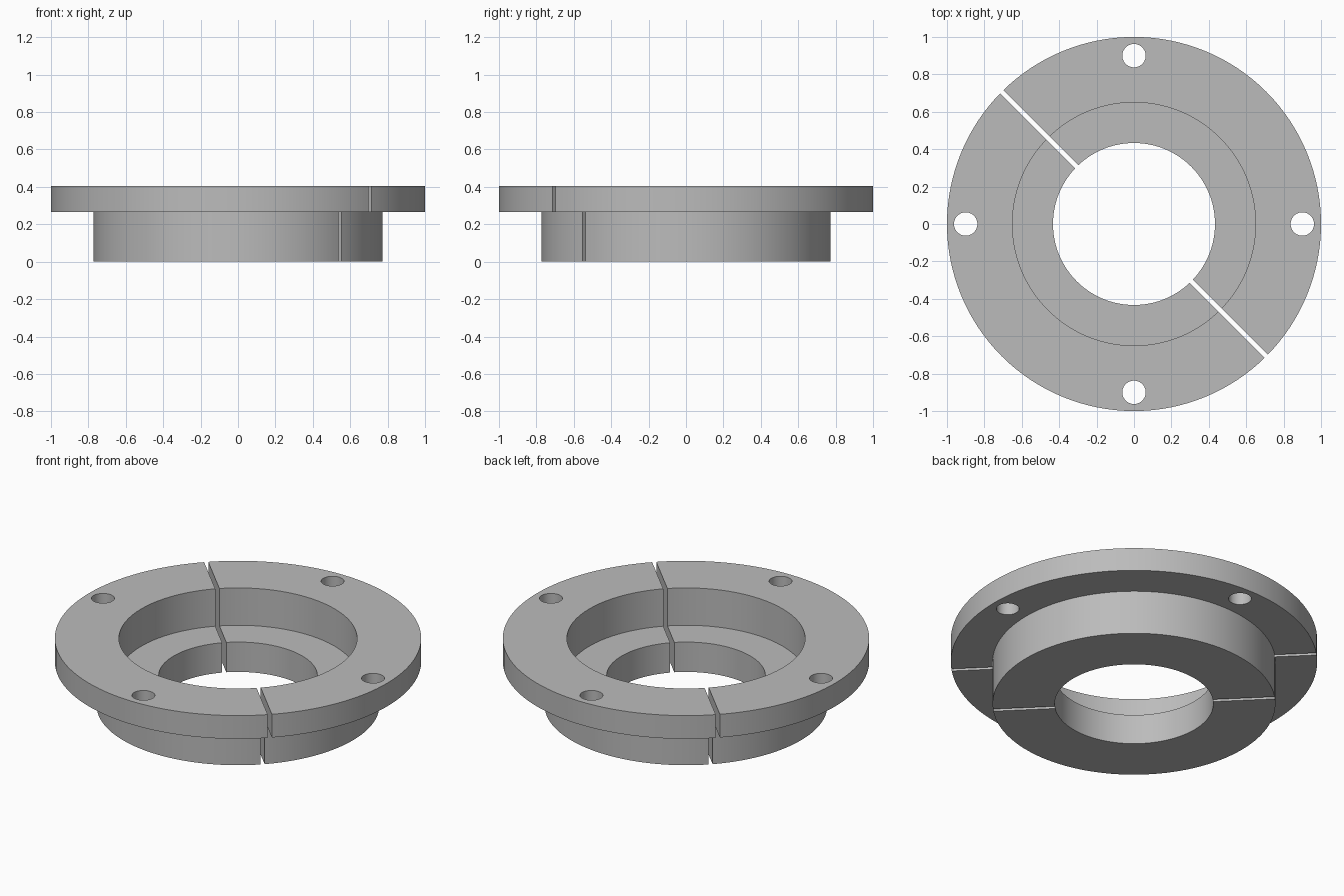
import bpy, bmesh, math
from mathutils import Vector, Matrix

cube = bpy.data.objects.get("Cube")
if cube:
    bpy.data.objects.remove(cube, do_unlink=True)

SEGMENTS = 128
GAP = 0.023
HOLE_RADIUS, HOLE_CIRCLE = 0.0625, 0.9

# Stepped section of the collar as (radius, height)
PROFILE = [(0.433, 0), (0.772, 0), (0.772, 0.265), (1, 0.265),
           (1, 0.405), (0.65, 0.405), (0.65, 0.18), (0.433, 0.18)]

grey = bpy.data.materials.new("plain grey")
grey.use_nodes = True
colour = (0.5, 0.5, 0.5, 1)
grey.diffuse_color = colour
grey.node_tree.nodes["Principled BSDF"].inputs["Base Color"].default_value = colour


def add_object(name, bm):
    bmesh.ops.recalc_face_normals(bm, faces=bm.faces)
    mesh = bpy.data.meshes.new(name)
    bm.to_mesh(mesh)
    bm.free()
    obj = bpy.data.objects.new(name, mesh)
    bpy.context.collection.objects.link(obj)
    return obj


def bolt_hole_cutter():
    bm = bmesh.new()
    for i in range(4):
        turn = Matrix.Rotation(i * math.pi / 2, 4, 'Z')
        bmesh.ops.create_cone(
            bm, cap_ends=True, segments=48, radius1=HOLE_RADIUS,
            radius2=HOLE_RADIUS, depth=0.4,
            matrix=turn @ Matrix.Translation((HOLE_CIRCLE, 0, 0.335)))
    obj = add_object("bolt_hole_cutter", bm)
    obj.hide_render = True
    return obj


def half_collar(name, side, cutter):
    # Lathe the section into a full ring
    bm = bmesh.new()
    rings = []
    for i in range(SEGMENTS):
        a = 2 * math.pi * i / SEGMENTS
        rings.append([bm.verts.new((r * math.cos(a), r * math.sin(a), z))
                      for r, z in PROFILE])
    for i, ring in enumerate(rings):
        after = rings[(i + 1) % SEGMENTS]
        for j in range(len(PROFILE)):
            k = (j + 1) % len(PROFILE)
            bm.faces.new((ring[j], after[j], after[k], ring[k]))

    # Keep one side of the diagonal split and close the cut ends
    normal = Vector((side, side, 0)).normalized()
    bmesh.ops.bisect_plane(bm, geom=bm.verts[:] + bm.edges[:] + bm.faces[:],
                           plane_co=normal * GAP / 2, plane_no=normal,
                           clear_inner=True)
    bmesh.ops.edgeloop_fill(bm, edges=[e for e in bm.edges if e.is_boundary])
    obj = add_object(name, bm)
    obj.data.materials.append(grey)

    # Drill the bolt holes
    drill = obj.modifiers.new("bolt holes", 'BOOLEAN')
    drill.operation = 'DIFFERENCE'
    drill.solver = 'EXACT'
    drill.object = cutter
    bpy.ops.object.select_all(action='DESELECT')
    obj.select_set(True)
    bpy.context.view_layer.objects.active = obj
    bpy.ops.object.modifier_apply(modifier=drill.name)
    bpy.ops.object.shade_smooth_by_angle(angle=math.radians(30))


cutter = bolt_hole_cutter()
half_collar("back_left_half_collar", 1, cutter)
half_collar("front_right_half_collar", -1, cutter)
bpy.data.objects.remove(cutter, do_unlink=True)
